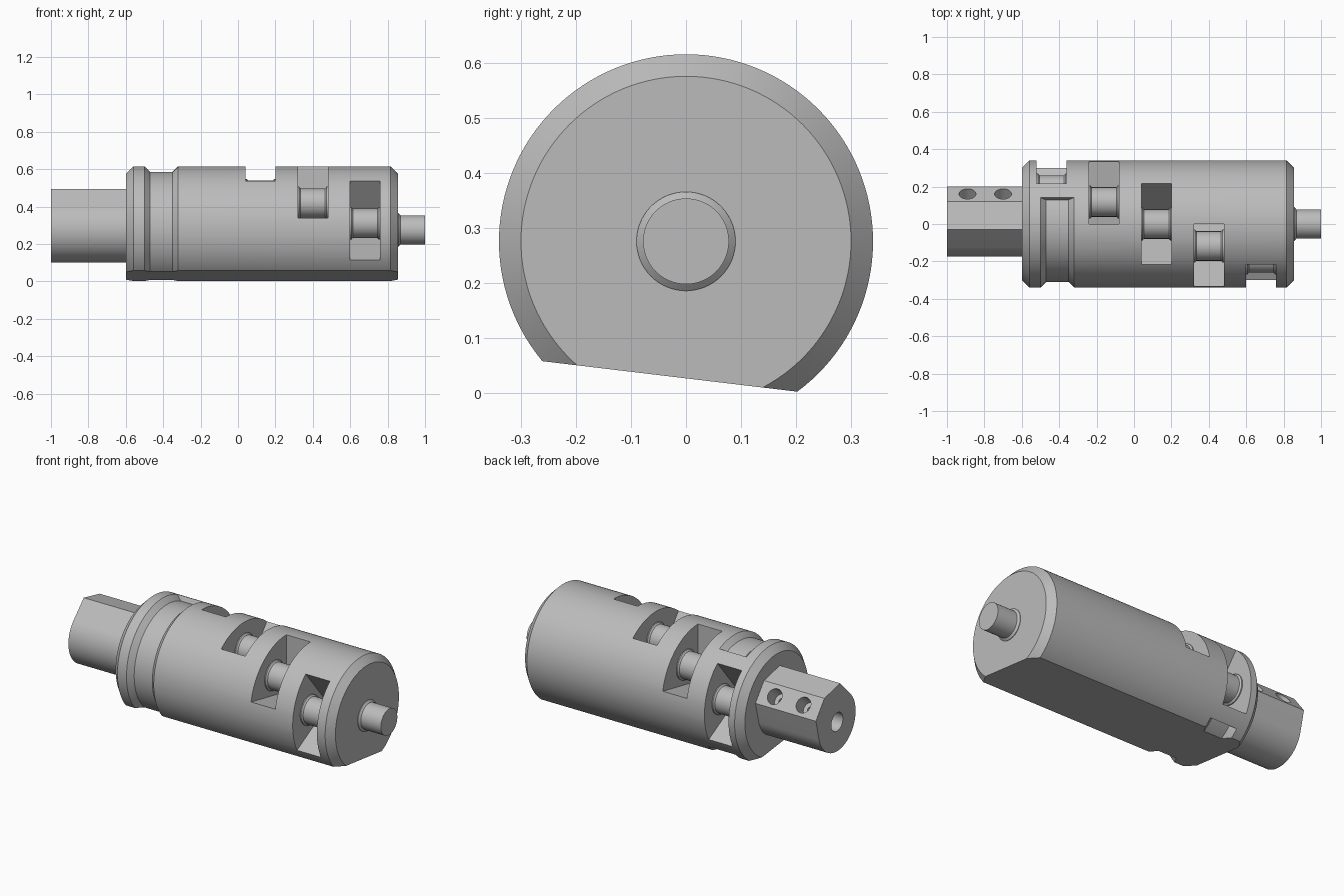
import bpy, bmesh
from math import sin, cos, acos, radians, degrees
from mathutils import Matrix

AXIS = 0.275      # height of the long axis
R = 0.34          # body radius
STEP = 39.5       # turn between neighbouring windows, also their half angle

if "Cube" in bpy.data.objects:
    bpy.data.objects.remove(bpy.data.objects["Cube"])

steel = bpy.data.materials.new("grey steel")
steel.use_nodes = True
grey = (0.5, 0.5, 0.5, 1)
steel.diffuse_color = grey
steel.node_tree.nodes["Principled BSDF"].inputs["Base Color"].default_value = grey


def finish(name, bm):
    bmesh.ops.remove_doubles(bm, verts=bm.verts, dist=1e-5)
    bmesh.ops.recalc_face_normals(bm, faces=bm.faces)
    mesh = bpy.data.meshes.new(name)
    bm.to_mesh(mesh)
    bm.free()
    ob = bpy.data.objects.new(name, mesh)
    bpy.context.collection.objects.link(ob)
    mesh.materials.append(steel)
    return ob


def sweep(name, profile, start=0, end=360, y=0, z=AXIS, steps=96):
    """Turn a closed (x, radius) profile about the x direction; angles run from up to back."""
    bm = bmesh.new()
    rings = []
    for i in range(steps + 1):
        a = radians(start + (end - start) * i / steps)
        rings.append([bm.verts.new((x, y + r * sin(a), z + r * cos(a))) for x, r in profile])
    n = len(profile)
    for a, b in zip(rings, rings[1:]):
        for i in range(n):
            j = (i + 1) % n
            if profile[i][1] or profile[j][1]:
                bm.faces.new((a[i], a[j], b[j], b[i]))
    if end - start < 360:
        bm.faces.new(rings[0])
        bm.faces.new(rings[-1])
    return finish(name, bm)


def prism(name, outline, x0, x1):
    """Extrude a (y, z) outline along x."""
    bm = bmesh.new()
    face = bm.faces.new([bm.verts.new((x0, y, z)) for y, z in outline])
    grown = bmesh.ops.extrude_face_region(bm, geom=[face])["geom"]
    verts = [g for g in grown if isinstance(g, bmesh.types.BMVert)]
    bmesh.ops.translate(bm, verts=verts, vec=(x1 - x0, 0, 0))
    return finish(name, bm)


def rod(x0, x1, r):
    return [(x0, 0), (x0, r), (x1, r), (x1, 0)]


def drill(x, angle, r, inner, outer):
    """Radial drill between two distances from the axis."""
    bm = bmesh.new()
    place = (Matrix.Translation((x, 0, AXIS)) @ Matrix.Rotation(-radians(angle), 4, 'X')
             @ Matrix.Translation((0, 0, (inner + outer) / 2)))
    bmesh.ops.create_cone(bm, cap_ends=True, segments=40, radius1=r, radius2=r,
                          depth=outer - inner, matrix=place)
    return finish("drill_cutter", bm)


def select(ob):
    bpy.ops.object.select_all(action='DESELECT')
    ob.select_set(True)
    bpy.context.view_layer.objects.active = ob


def cut(target, cutters):
    select(target)
    for c in cutters:
        mod = target.modifiers.new("cut", 'BOOLEAN')
        mod.operation = 'DIFFERENCE'
        mod.solver = 'EXACT'
        mod.object = c
        bpy.ops.object.modifier_apply(modifier=mod.name)
        bpy.data.objects.remove(c)


def smooth(ob):
    select(ob)
    bpy.ops.object.shade_smooth_by_angle(angle=radians(25))


# Chamfered body with a slanted flat underneath
body = sweep("body", [(-0.6, 0), (-0.6, 0.3), (-0.56, R), (0.815, R), (0.855, 0.3), (0.855, 0)],
             steps=128)
flat = prism("flat_cutter", [(-0.72, 0.112), (0.66, -0.053), (0.66, -0.5), (-0.72, -0.5)], -1, 1.2)
# Bevelled groove that stops either side of the last window
groove = sweep("groove_cutter", [(-0.53, 0.37), (-0.47, 0.31), (-0.35, 0.31), (-0.29, 0.37)],
               134, 384.5)
cutters = [flat, groove]

# Five wedge windows stepping round the body, each with a flared pin
parts = [body]
for i in range(5):
    x = 0.68 - 0.28 * i
    angle = STEP * (i - 2)
    cutters.append(sweep("window_cutter", rod(x - 0.08, x + 0.08, 0.5),
                         angle - STEP, angle + STEP, steps=24))
    a, b = x - 0.08, x + 0.08
    pin = [(a - 0.01, 0), (a - 0.01, 0.088), (a + 0.006, 0.088), (a + 0.014, 0.079),
           (b - 0.014, 0.079), (b - 0.006, 0.088), (b + 0.01, 0.088), (b + 0.01, 0)]
    t = radians(angle)
    parts.append(sweep(f"window_pin_{i + 1}", pin, y=0.185 * sin(t),
                       z=AXIS + 0.185 * cos(t), steps=48))
cut(body, cutters)

# Output shaft with a small collar
parts.append(sweep("end_shaft", [(0.8, 0), (0.8, 0.09), (0.858, 0.09), (0.868, 0.078),
                                 (1, 0.078), (1, 0)], steps=64))

# Shank: round below, with flats joining three ridges above
core = 0.175
ridges = [(-7.8, 0.222), (32.7, 0.222), (68, 0.216)]
first = ridges[0][0] - degrees(acos(core / ridges[0][1]))
last = ridges[-1][0] + degrees(acos(core / ridges[-1][1]))
arc = [(last + (first + 360 - last) * i / 48, core) for i in range(49)]
outline = [(r * sin(radians(a)), AXIS + r * cos(radians(a))) for a, r in ridges + arc]
shank = prism("shank", outline, -1, -0.58)
holes = [sweep("bore_cutter", rod(-1.1, -0.65, 0.055), steps=48)]
for x in (-0.89, -0.7):
    holes += [drill(x, 50.4, 0.045, 0.12, 0.4), drill(x, 50.4, 0.02, 0, 0.3)]
cut(shank, holes)
parts.append(shank)

for part in parts:
    smooth(part)
